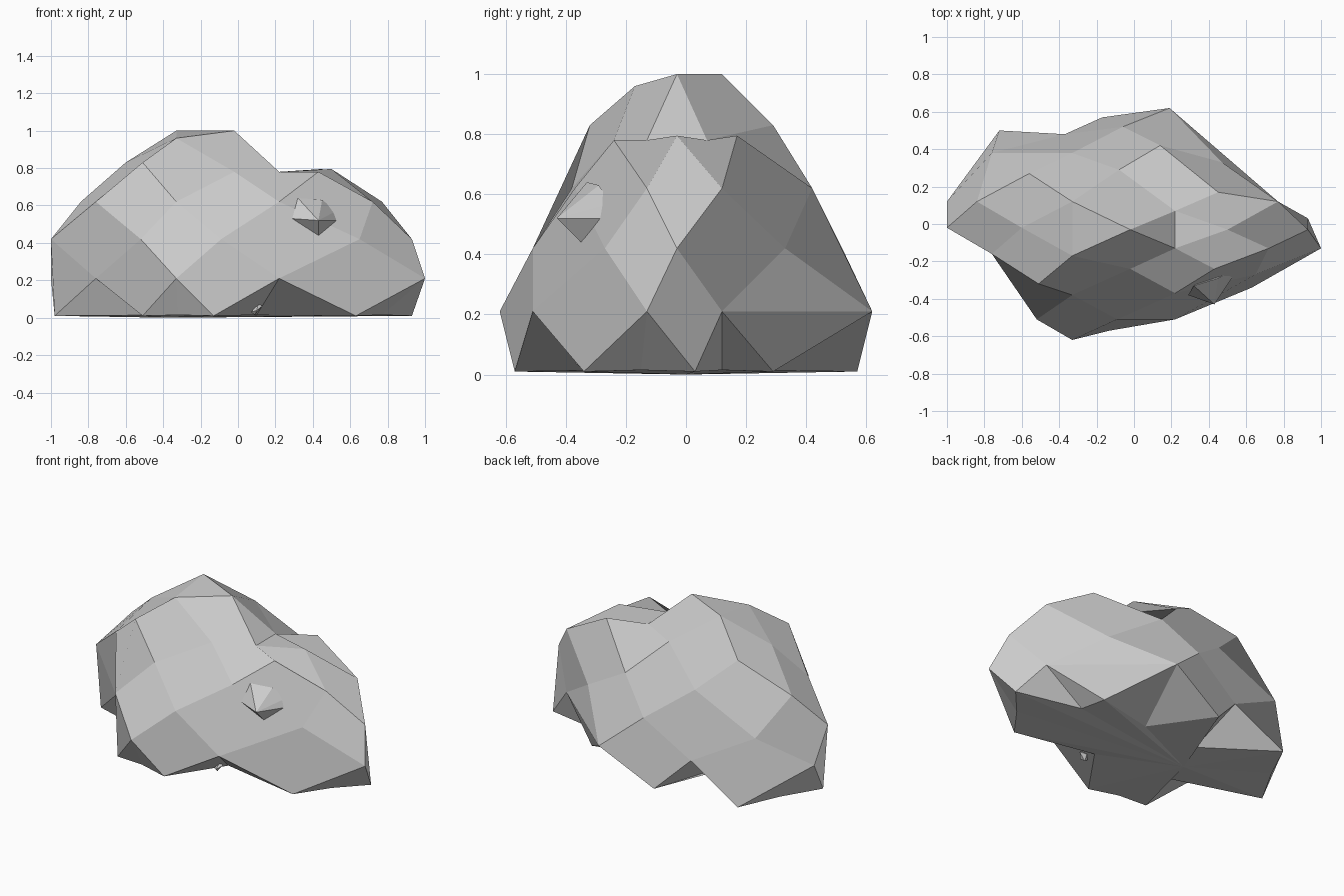
import bpy, bmesh
from mathutils import Vector

if "Cube" in bpy.data.objects:
    bpy.data.objects.remove(bpy.data.objects["Cube"])


def finish(bm, name):
    bmesh.ops.recalc_face_normals(bm, faces=bm.faces)
    mesh = bpy.data.meshes.new(name)
    bm.to_mesh(mesh)
    bm.free()
    obj = bpy.data.objects.new(name, mesh)
    bpy.context.collection.objects.link(obj)
    return obj


# Boulder: stacked eight-sided outlines, each turned half a step,
# joined by diamond-shaped facets (outlines start at the left, run via the front)
outlines = [
    (0.01, [(-.98, 0), (-.51, -.5), (-.13, -.57), (.63, -.34),
            (.93, .03), (.47, .29), (-.17, .57), (-.72, .5)]),
    (0.21, [(-.76, -.16), (-.33, -.62), (.22, -.51), (1, -.13),
            (.77, .12), (.19, .62), (-.37, .48), (-1, .12)]),
    (0.42, [(-1, -.02), (-.52, -.51), (-.09, -.51), (.65, -.27),
            (.93, -.03), (.47, .33), (-.06, .52), (-.76, .38)]),
    (0.62, [(-.76, -.16), (-.33, -.38), (.22, -.37), (.72, -.13),
            (.77, .12), (.14, .42), (-.33, .38), (-.84, .12)]),
    (0.83, [(-.6, -.02), (-.51, -.32), (-.02, -.24), (.43, -.24),
            (.5, -.03), (.45, .17), (-.08, .29), (-.56, .27)]),
]
bm = bmesh.new()
rings = [[bm.verts.new((x, y, z)) for x, y in pts] for z, pts in outlines]
for i in (2, 3, 4, 5):                       # lower shoulder on the right
    rings[4][i].co.z = 0.78 if i < 4 else 0.795

# Crown: main peak and the saddle of the right shoulder
p, q, peak, r, s = [bm.verts.new(c) for c in (
    (-.33, -.17, .96), (-.33, .12, 1), (-.02, -.03, 1),
    (.22, -.13, .78), (.22, .07, .78))]
rings.append([p, p, r, r, s, s, q, q])

for j in range(4):
    for i in range(8):
        a, b = (i - 1, i) if j % 2 == 0 else (i, (i + 1) % 8)
        lo, side_a, hi, side_b = rings[j][i], rings[j + 1][a], rings[j + 2][i], rings[j + 1][b]
        if j == 0 and i == 5:                # folded facet at the back right
            bm.faces.new((lo, side_b, side_a))
            bm.faces.new((side_a, side_b, hi))
        else:
            bm.faces.new((lo, side_b, hi, side_a))
e = rings[4]
for f in ((e[0], p, q), (e[2], r, peak, p), (e[4], s, r),
          (peak, r, s), (e[6], q, peak, s), (peak, q, p)):
    bm.faces.new(f)

# Underside: inner outline, flush on some sides and undercut on others
inner = [(-.36, -.2), (-.32, -.52), (.1, -.24), (.77, -.15),
         (.5, .12), (.08, .2), (-.3, .2), (-.84, .25)]
base = bm.verts.new((-.38, 0, 0))
inner = [bm.verts.new((x, y, .015)) for x, y in inner]
for i in range(8):
    foot, nxt, low, d = rings[0][i], rings[0][(i + 1) % 8], rings[1][i], inner[i]
    for f in ((foot, d, low), (low, d, nxt), (foot, base, d), (d, base, nxt)):
        bm.faces.new(f)
finish(bm, "boulder")


# Small stones: hulls of a few points
def stone(name, points):
    bm = bmesh.new()
    for c in points:
        bm.verts.new(c)
    bmesh.ops.convex_hull(bm, input=bm.verts)
    return finish(bm, name)


stone("side_knob", [(.32, -.33, .64), (.45, -.29, .63), (.525, -.25, .57),
                    (.53, -.28, .52), (.43, -.35, .44), (.29, -.38, .53),
                    (.43, -.43, .52), (.4, -.25, .54)])
c = Vector((.1, -.34, .045))
stone("under_pebble", [c + Vector(d) * .03 for d in (
    (1, 0, .6), (-1, 0, -.5), (0, 1, 0), (0, -1, -.2), (.3, 0, 1), (-.3, 0, -1))])
